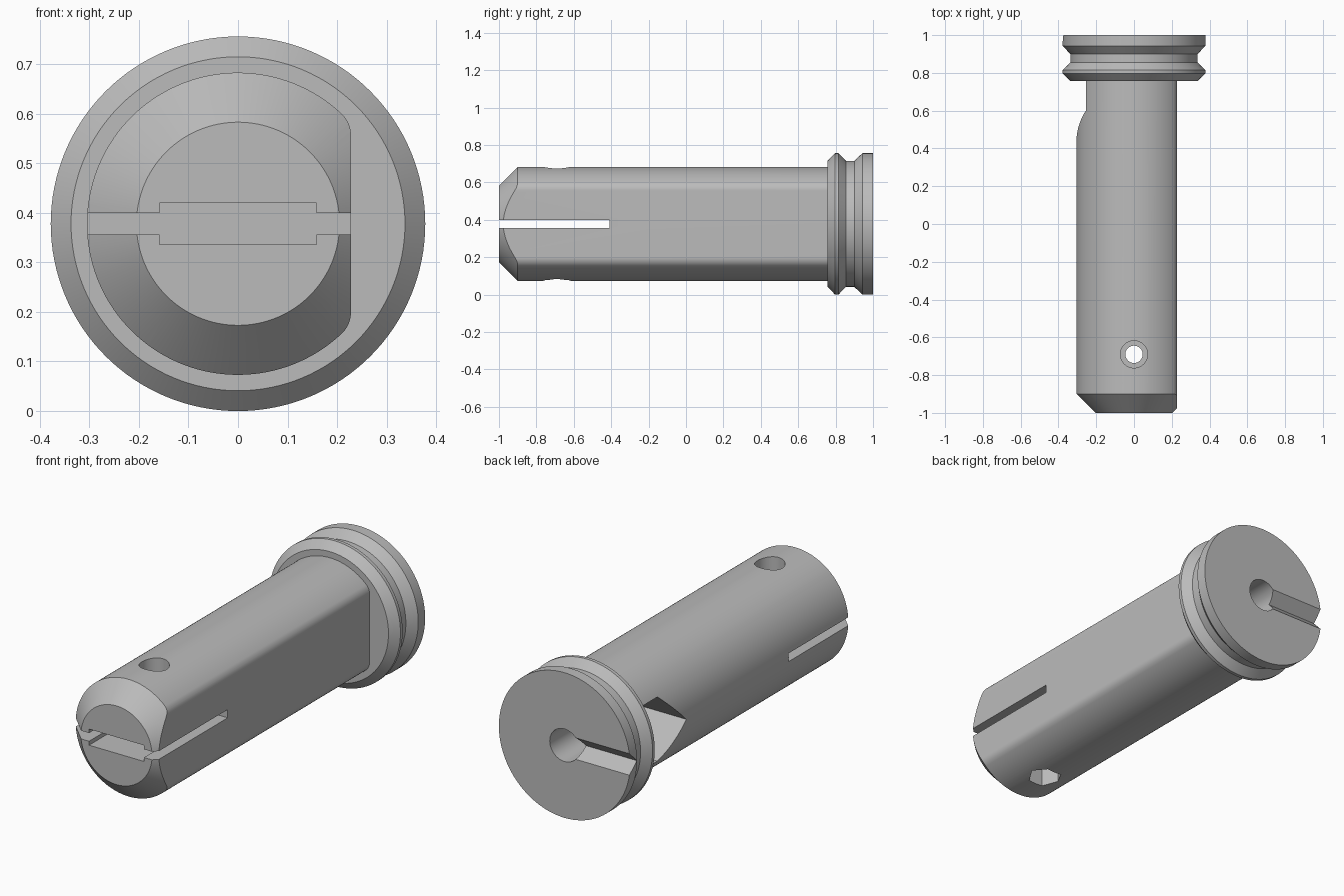
import bpy, bmesh
from math import sin, cos, pi, atan2, hypot, radians
from mathutils import Vector, Matrix

cube = bpy.data.objects.get("Cube")
if cube:
    bpy.data.objects.remove(cube, do_unlink=True)

AXIS_Z = 0.378      # height of the pin's centre line
R = 0.305           # shaft radius
FLAT = 0.228        # distance of the flat side from the centre line
FILLET = 0.06
SLOT_END = -0.41
FLANGE = 0.757      # where the head begins
HOLE_Y = -0.69

metal = bpy.data.materials.new("grey_metal")
metal.use_nodes = True
grey = (0.5, 0.5, 0.5, 1)
metal.diffuse_color = grey
metal.node_tree.nodes["Principled BSDF"].inputs["Base Color"].default_value = grey


def add_object(name, bm):
    bmesh.ops.recalc_face_normals(bm, faces=bm.faces)
    mesh = bpy.data.meshes.new(name)
    bm.to_mesh(mesh)
    bm.free()
    mesh.materials.append(metal)
    obj = bpy.data.objects.new(name, mesh)
    bpy.context.collection.objects.link(obj)
    return obj


def prism(name, points, direction):
    """Extrude a closed outline along a direction."""
    bm = bmesh.new()
    face = bm.faces.new([bm.verts.new(p) for p in points])
    ext = bmesh.ops.extrude_face_region(bm, geom=[face], use_keep_orig=True)
    verts = [g for g in ext["geom"] if isinstance(g, bmesh.types.BMVert)]
    bmesh.ops.translate(bm, verts=verts, vec=Vector(direction))
    return add_object(name, bm)


def box(name, x, y, z):
    outline = [(x[0], y[0], z[0]), (x[1], y[0], z[0]),
               (x[1], y[1], z[0]), (x[0], y[1], z[0])]
    return prism(name, outline, (0, 0, z[1] - z[0]))


def lathe(name, profile, steps=128):
    """Turn a (y, radius) profile around the centre line."""
    bm = bmesh.new()
    rings = [[bm.verts.new((r * cos(2 * pi * i / steps), y,
                            AXIS_Z + r * sin(2 * pi * i / steps)))
              for i in range(steps)] for y, r in profile]
    for a, b in zip(rings, rings[1:]):
        for i in range(steps):
            j = (i + 1) % steps
            bm.faces.new((a[i], a[j], b[j], b[i]))
    bm.faces.new(rings[0])
    bm.faces.new(rings[-1])
    return add_object(name, bm)


def upright(name, radius, z0, z1, sides):
    """Vertical bore at the cross hole."""
    ring = [(radius * cos(2 * pi * i / sides),
             HOLE_Y + radius * sin(2 * pi * i / sides), z0) for i in range(sides)]
    return prism(name, ring, (0, 0, z1 - z0))


def boolean(obj, cutter, operation="DIFFERENCE"):
    mod = obj.modifiers.new("cut", "BOOLEAN")
    mod.operation, mod.solver, mod.object = operation, "EXACT", cutter
    bpy.context.view_layer.update()
    result = bpy.data.meshes.new_from_object(
        obj.evaluated_get(bpy.context.evaluated_depsgraph_get()))
    obj.modifiers.clear()
    obj.data = result
    bpy.data.objects.remove(cutter, do_unlink=True)


# Shaft: D-shaped section with rounded corners
cx = FLAT - FILLET
cz = ((R - FILLET) ** 2 - cx ** 2) ** 0.5
turn = atan2(cz, cx)
section = []
for i in range(13):
    a = turn * i / 12
    section.append((cx + FILLET * cos(a), cz + FILLET * sin(a)))
for i in range(1, 100):
    a = turn + (2 * pi - 2 * turn) * i / 100
    section.append((R * cos(a), R * sin(a)))
for i in range(13):
    a = -turn * (1 - i / 12)
    section.append((cx + FILLET * cos(a), -cz + FILLET * sin(a)))
shaft = prism("shaft", [(x, -1, AXIS_Z + z) for x, z in section], (0, 1.77, 0))

# Tapered tip
boolean(shaft, lathe("taper", [(-1.02, 0.185), (-0.89, 0.315), (0.9, 0.315)]), "INTERSECT")

# Tip slot and its wider blade recess
boolean(shaft, box("slot", (-0.5, 0.5), (-1.1, SLOT_END),
                   (AXIS_Z - 0.0215, AXIS_Z + 0.0215)))
boolean(shaft, box("recess", (-0.158, 0.158), (-1.1, SLOT_END),
                   (AXIS_Z - 0.042, AXIS_Z + 0.042)))

# Cross hole with a round recess above and a hexagonal one below
boolean(shaft, upright("bore", 0.046, -0.1, 0.9, 32))
boolean(shaft, upright("head_recess", 0.072, AXIS_Z + 0.19, 0.9, 48))
boolean(shaft, upright("nut_recess", 0.084, -0.1, AXIS_Z - 0.19, 6))

# Pointed side pocket next to the head
W = 0.167
pocket = [(FLANGE, -W), (FLANGE, W), (0.6, W), (0.6 - W, 0), (0.6, -W)]
boolean(shaft, prism("pocket", [(-0.4, y, AXIS_Z + z) for y, z in pocket], (0.46, 0, 0)))

# Head: grooved disc
head = lathe("head", [(FLANGE, 0.337), (0.797, 0.378), (0.815, 0.378), (0.855, 0.337),
                      (0.9, 0.337), (0.943, 0.378), (1, 0.378)])

# Cord hole and V-shaped cord groove in the head
boolean(head, lathe("cord_hole", [(0.6, 0.085), (1.1, 0.085)], 48))
groove = [(1.01, -0.066), (1.01, 0.066), (0.945, 0)]
boolean(head, prism("groove", [(-0.5, y, AXIS_Z + z) for y, z in groove], (0.5, 0, 0)))
boolean(shaft, lathe("shaft_cord_hole", [(0.62, 0.085), (1.1, 0.085)], 48))

# Smooth shading with sharp edges
for obj in (shaft, head):
    bpy.ops.object.select_all(action="DESELECT")
    obj.select_set(True)
    bpy.context.view_layer.objects.active = obj
    bpy.ops.object.shade_smooth_by_angle(angle=radians(25))
